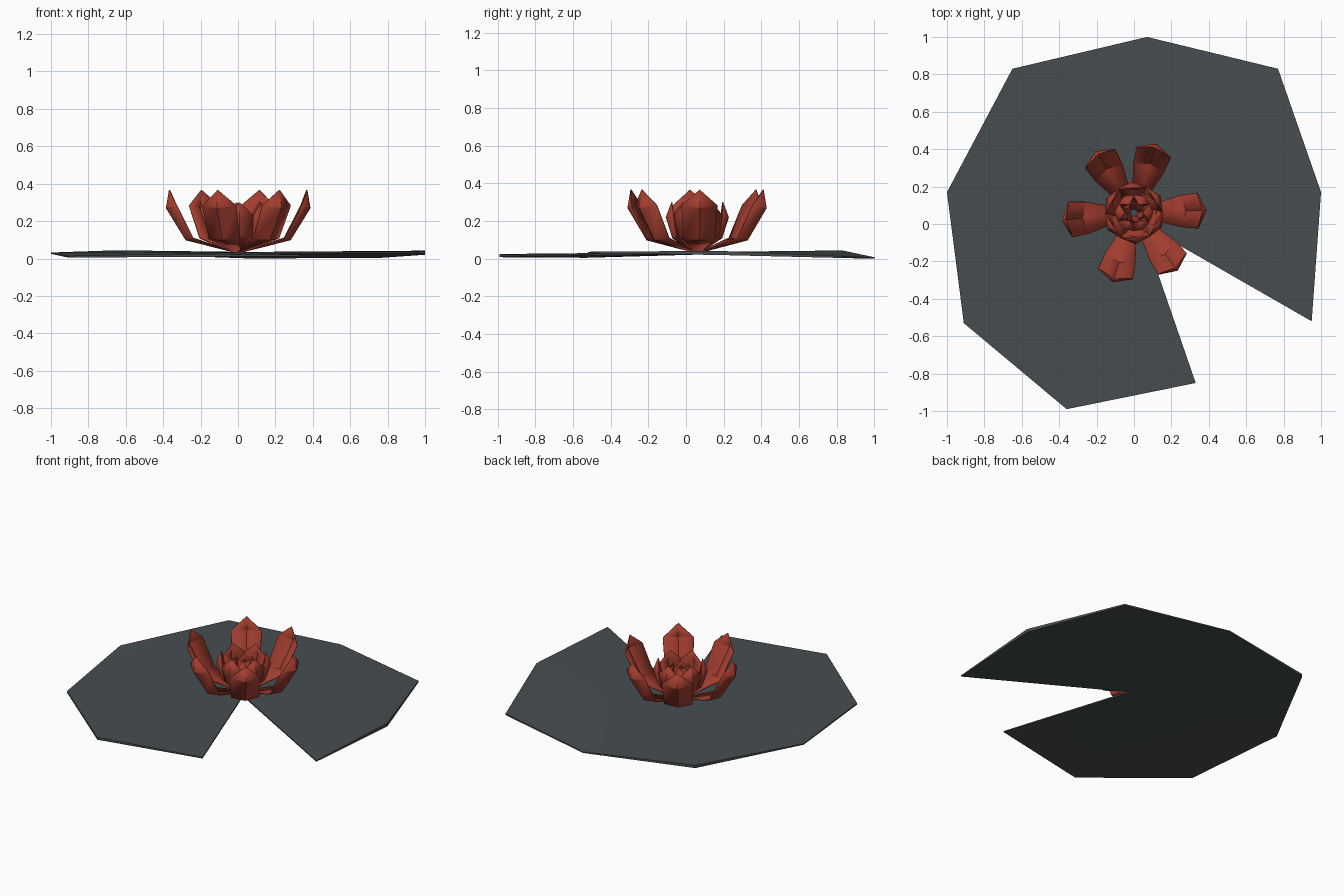
import bpy, math
from mathutils import Vector

if "Cube" in bpy.data.objects:
    bpy.data.objects.remove(bpy.data.objects["Cube"])


def material(name, rgb):
    m = bpy.data.materials.new(name)
    m.diffuse_color = (*rgb, 1)
    m.use_nodes = True
    m.node_tree.nodes["Principled BSDF"].inputs["Base Color"].default_value = m.diffuse_color
    return m


SLATE = material("slate_green", (0.062, 0.074, 0.080))
RED = material("petal_red", (0.36, 0.046, 0.028))


def make_object(name, verts, faces, mat, angle):
    mesh = bpy.data.meshes.new(name)
    mesh.from_pydata(verts, [], faces)
    mesh.materials.append(mat)
    mesh.update()
    ob = bpy.data.objects.new(name, mesh)
    bpy.context.collection.objects.link(ob)
    bpy.ops.object.select_all(action='DESELECT')
    ob.select_set(True)
    bpy.context.view_layer.objects.active = ob
    bpy.ops.object.shade_smooth_by_angle(angle=math.radians(angle))
    return ob


# Lily pad: notched, gently rippled leaf. Rim corners are x, y, bottom z, top z.
RIM = [(0.95, -0.52, 0.03, 0.037), (1.0, 0.17, 0.02, 0.042), (0.77, 0.83, 0.004, 0.014),
       (0.07, 1.0, 0.0, 0.008), (-0.65, 0.83, 0.025, 0.044), (-1.0, 0.17, 0.025, 0.032),
       (-0.91, -0.53, 0.005, 0.014), (-0.36, -0.99, 0.008, 0.025), (0.33, -0.85, 0.012, 0.02)]
n = len(RIM)
verts = [(0.035, 0.005, 0.035), (0.035, 0.005, 0.026)]
verts += [(x, y, top) for x, y, low, top in RIM]
verts += [(x, y, low) for x, y, low, top in RIM]
faces = []
for i in range(n - 1):
    t, b = 2 + i, 2 + n + i
    faces += [(0, t, t + 1), (1, b + 1, b), (t, b, b + 1, t + 1)]
faces += [(0, 1, 2 + n, 2), (0, 1 + n, 1 + 2 * n, 1)]   # notch walls
make_object("lily_pad", verts, faces, SLATE, 30)

# Flower: rings of cupped, pointed petals around a small open middle
CENTRE = Vector((0.0, 0.06, 0.0))


def petal(name, degrees, rows, tip):
    """rows: radius, height, half width, inward cup of the side edges"""
    a = math.radians(degrees)
    out = Vector((math.cos(a), math.sin(a), 0))
    side = Vector((-math.sin(a), math.cos(a), 0))
    up = Vector((0, 0, 1))
    verts = []
    for r, z, w, cup in rows:
        for s in (-1, 0, 1):
            k = abs(s)
            verts.append(CENTRE + out * (r - cup * k) + side * (w * s) + up * (z + 0.3 * cup * k))
    verts.append(CENTRE + out * tip[0] + up * tip[1])
    faces = []
    for j in range(len(rows) - 1):
        for i in (0, 1):
            p = 3 * j + i
            faces.append((p, p + 3, p + 4, p + 1))
    last = 3 * (len(rows) - 1)
    faces += [(last + i, len(verts) - 1, last + i + 1) for i in (0, 1)]
    ob = make_object(name, verts, faces, RED, 35)
    solid = ob.modifiers.new("thickness", 'SOLIDIFY')
    solid.thickness = 0.006
    solid.offset = 0


OUTER = [(0.02, 0.035, 0.02, 0.0), (0.28, 0.10, 0.085, 0.03), (0.385, 0.27, 0.095, 0.045)]
for k, deg in enumerate((2, 72, 122, 186, 253, 307)):
    petal(f"outer_petal_{k + 1}", deg, OUTER, (0.368, 0.367))

MIDDLE = [(0.02, 0.04, 0.02, 0.0), (0.13, 0.11, 0.07, 0.03), (0.165, 0.22, 0.075, 0.035)]
for k in range(6):
    petal(f"middle_petal_{k + 1}", 33 + 60 * k, MIDDLE, (0.135, 0.30))

INNER = [(0.035, 0.04, 0.02, 0.0), (0.08, 0.11, 0.05, 0.015), (0.10, 0.19, 0.05, 0.02)]
for k in range(6):
    petal(f"inner_petal_{k + 1}", 60 * k, INNER, (0.05, 0.26))
